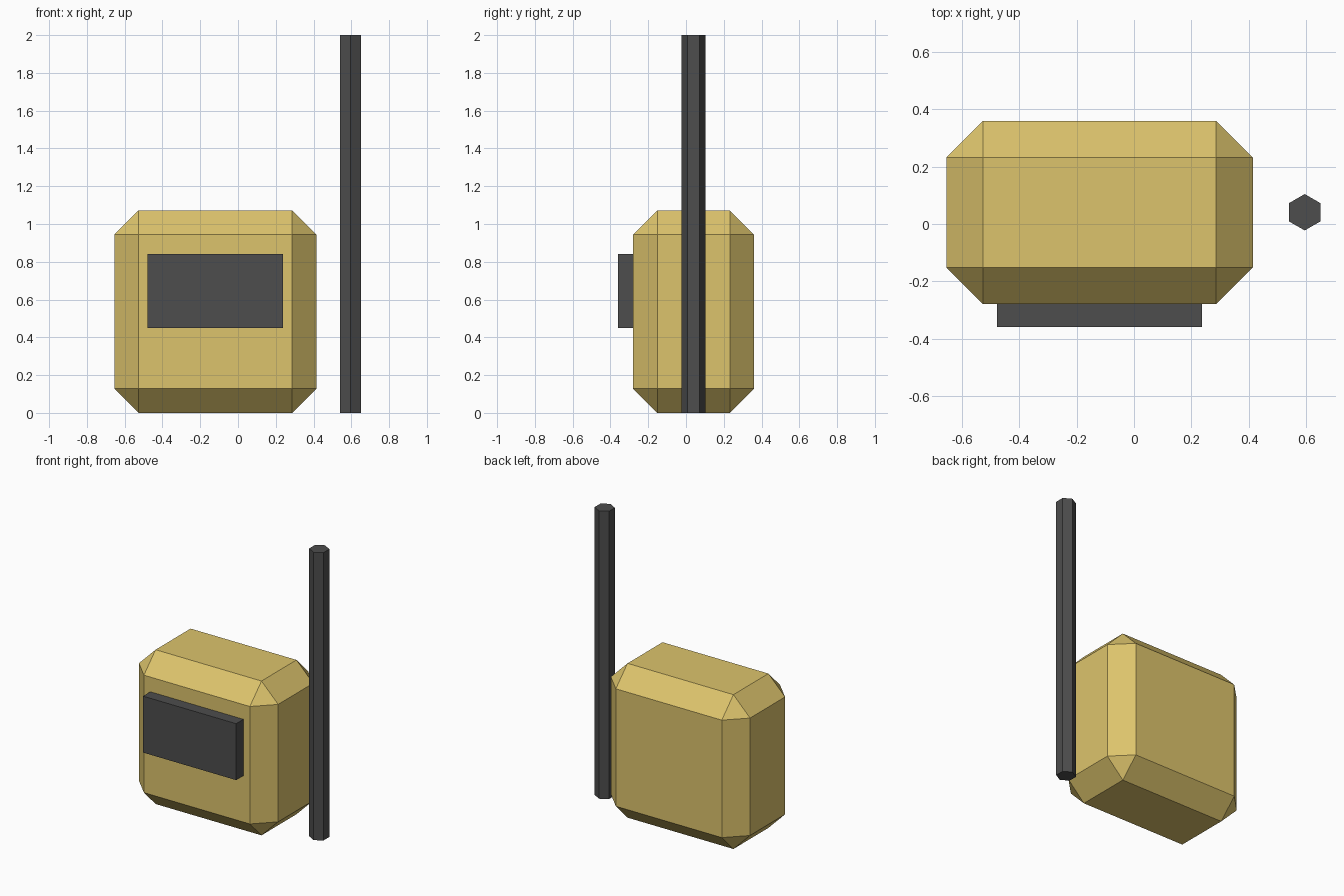
import bpy, bmesh
from mathutils import Matrix, Vector

if "Cube" in bpy.data.objects:
    bpy.data.objects.remove(bpy.data.objects["Cube"])


def material(name, rgb):
    m = bpy.data.materials.new(name)
    m.diffuse_color = (*rgb, 1.0)
    m.use_nodes = True
    m.node_tree.nodes["Principled BSDF"].inputs["Base Color"].default_value = m.diffuse_color
    return m


gold = material("sandy gold", (0.72, 0.55, 0.15))
dark = material("dark grey", (0.074, 0.074, 0.074))


def add_object(name, bm, mat):
    bmesh.ops.recalc_face_normals(bm, faces=bm.faces)
    mesh = bpy.data.meshes.new(name)
    bm.to_mesh(mesh)
    bm.free()
    mesh.materials.append(mat)
    obj = bpy.data.objects.new(name, mesh)
    bpy.context.collection.objects.link(obj)
    return obj


def box(name, low, high, mat, chamfer=0.0):
    low, high = Vector(low), Vector(high)
    bm = bmesh.new()
    bmesh.ops.create_cube(bm, size=1.0)
    bmesh.ops.scale(bm, vec=high - low, verts=bm.verts)
    bmesh.ops.translate(bm, vec=(low + high) / 2, verts=bm.verts)
    if chamfer:
        bmesh.ops.bevel(bm, geom=bm.edges[:], offset=chamfer, offset_type='OFFSET',
                        segments=1, profile=0.5, affect='EDGES')
    return add_object(name, bm, mat)


# Chamfered pack body
box("body", (-0.655, -0.28, 0.0), (0.415, 0.36, 1.072), gold, 0.128)

# Front panel
box("front_panel", (-0.478, -0.36, 0.45), (0.238, -0.275, 0.842), dark)

# Hexagonal pole, corners pointing along y
bm = bmesh.new()
bmesh.ops.create_cone(bm, cap_ends=True, segments=6, radius1=0.0635,
                      radius2=0.0635, depth=2.0)
if max(v.co.x for v in bm.verts) > 0.06:
    bmesh.ops.rotate(bm, verts=bm.verts, cent=(0, 0, 0),
                     matrix=Matrix.Rotation(0.5235988, 3, 'Z'))
bmesh.ops.translate(bm, vec=(0.596, 0.041, 1.0), verts=bm.verts)
add_object("pole", bm, dark)
